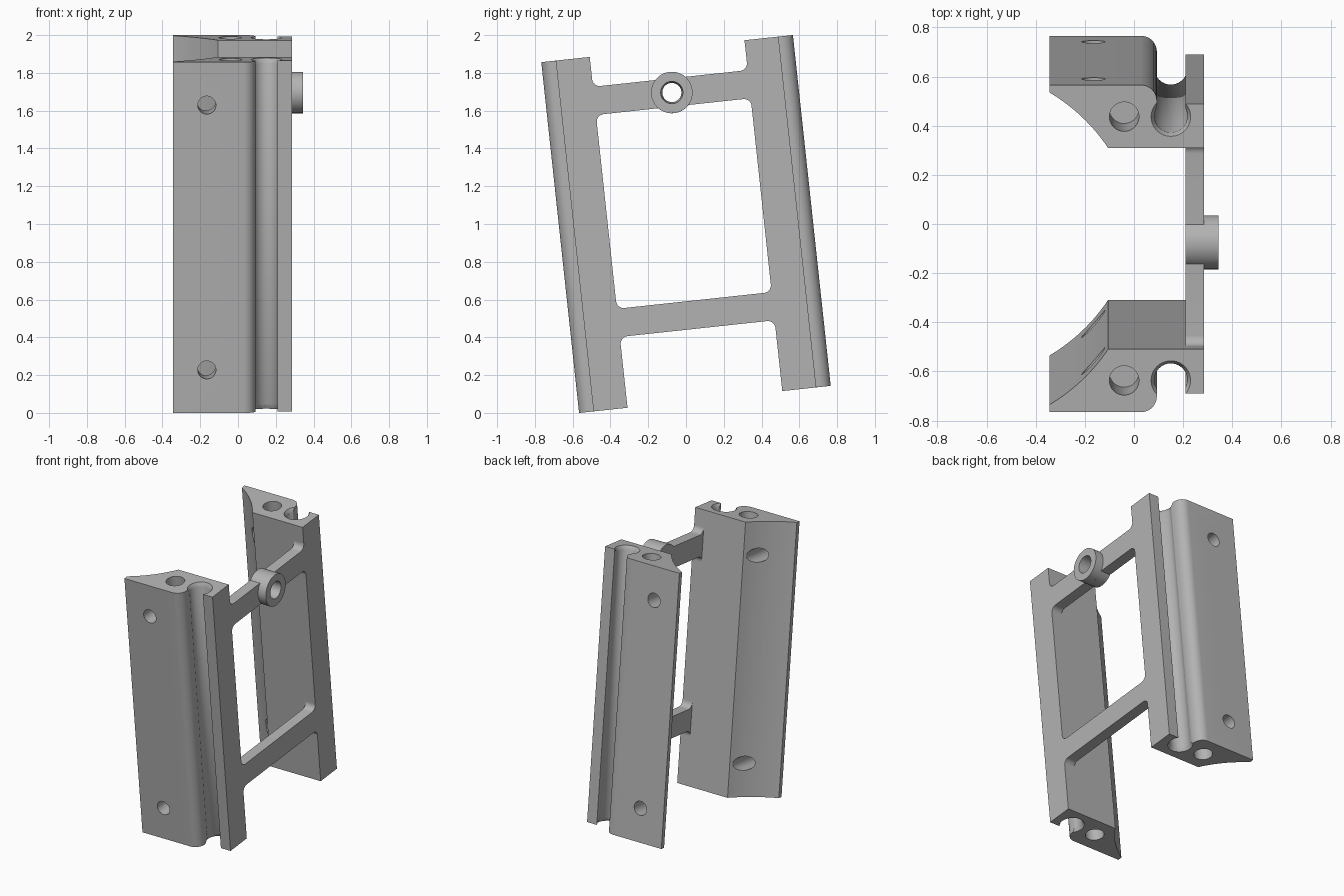
import bpy, bmesh
from math import pi, cos, sin, sqrt, radians, asin, atan2
from mathutils import Matrix

cube = bpy.data.objects.get("Cube")
if cube:
    bpy.data.objects.remove(cube)

grey = bpy.data.materials.new("plain grey")
grey.use_nodes = True
COLOUR = (0.45, 0.45, 0.45, 1)
grey.diffuse_color = COLOUR
grey.node_tree.nodes["Principled BSDF"].inputs["Base Color"].default_value = COLOUR

HALF = 0.934                    # half length of a rail
INNER, OUTER = 0.412, 0.67      # rail inner and outer faces
X0, X1 = 0.21, 0.285            # plate thickness
TILT = Matrix.Translation((0, 0, 1)) @ Matrix.Rotation(radians(6.15), 4, 'X')


def arc(cx, cy, r, a0, a1, n):
    return [(cx + r * cos(a0 + (a1 - a0) * i / n),
             cy + r * sin(a0 + (a1 - a0) * i / n)) for i in range(n + 1)]


def finish(name, bm):
    bmesh.ops.recalc_face_normals(bm, faces=bm.faces)
    mesh = bpy.data.meshes.new(name)
    bm.to_mesh(mesh)
    bm.free()
    mesh.materials.append(grey)
    ob = bpy.data.objects.new(name, mesh)
    bpy.context.collection.objects.link(ob)
    return ob


def extrude(name, points, axis, lo, hi):
    """Prism from a closed outline, along x (outline in y, z) or z (outline in x, y)."""
    bm = bmesh.new()
    place = (lambda a, b: (lo, a, b)) if axis == 'X' else (lambda a, b: (a, b, lo))
    face = bm.faces.new([bm.verts.new(place(a, b)) for a, b in points])
    new = bmesh.ops.extrude_face_region(bm, geom=[face])["geom"]
    step = (hi - lo, 0, 0) if axis == 'X' else (0, 0, hi - lo)
    bmesh.ops.translate(bm, verts=[v for v in new if isinstance(v, bmesh.types.BMVert)], vec=step)
    return finish(name, bm)


def cylinder(name, centre, r1, r2, depth, axis):
    bm = bmesh.new()
    turn = {'X': Matrix.Rotation(pi / 2, 4, 'Y'),
            'Y': Matrix.Rotation(pi / 2, 4, 'X'), 'Z': Matrix()}[axis]
    bmesh.ops.create_cone(bm, cap_ends=True, segments=40, radius1=r1, radius2=r2,
                          depth=depth, matrix=Matrix.Translation(centre) @ turn)
    return finish(name, bm)


def select_only(ob):
    bpy.ops.object.select_all(action='DESELECT')
    ob.select_set(True)
    bpy.context.view_layer.objects.active = ob


def cut(ob, cutters):
    for c in cutters:
        select_only(ob)
        mod = ob.modifiers.new("cut", 'BOOLEAN')
        mod.operation, mod.solver, mod.object = 'DIFFERENCE', 'EXACT', c
        bpy.ops.object.modifier_apply(modifier=mod.name)
        bpy.data.objects.remove(c)


# Rail cross-section: flat plate lip, keyhole channel, rounded corner, curved wing
CX, CY, CR = 0.15, 0.54, 0.067
SLOT = 0.093
ROUND = 0.065
BORE_X, BORE_R = -0.725, 0.744
a = asin((X0 - CX) / CR)
b = asin((CX - SLOT) / CR)
section = [(X1, INNER), (X1, 0.593), (X0, 0.593)]
section += arc(CX, CY, CR, pi / 2 - a, -1.5 * pi + b, 32)
section += arc(SLOT - ROUND, OUTER - ROUND, ROUND, 0, pi / 2, 10)
section += [(-0.345, OUTER)]
tip = sqrt(BORE_R ** 2 - (-0.345 - BORE_X) ** 2)
section += arc(BORE_X, 0, BORE_R, atan2(tip, -0.345 - BORE_X),
               asin(INNER / BORE_R), 14)

parts = []
for name, side in (("front_rail", -1), ("back_rail", 1)):
    rail = extrude(name, [(x, side * y) for x, y in section], 'Z', -HALF, HALF)
    cutters = []
    for end in (-1, 1):
        # blind end hole, channel mouth chamfer and cross hole
        cutters.append(cylinder("end_hole", (-0.04, side * CY, end * HALF), 0.06, 0.06, 0.6, 'Z'))
        radii = (0.067, 0.081) if end > 0 else (0.081, 0.067)
        cutters.append(cylinder("mouth", (CX, side * CY, end * (HALF - 0.012)), *radii, 0.026, 'Z'))
        cutters.append(cylinder("cross_hole", (-0.165, side * 0.56, end * 0.705), 0.048, 0.048, 0.4, 'Y'))
    cut(rail, cutters)
    parts.append(rail)

# Cross bars with filleted ends; the upper one swells around the boss
FIL, BAR, BOSS = 0.04, 0.075, 0.11


def bar_outline(z, boss):
    edge = arc(INNER - FIL, BAR + FIL, FIL, 0, -pi / 2, 8)
    if boss:
        t = asin(BAR / BOSS)
        edge += arc(0, 0, BOSS, t, pi - t, 16)
    edge += arc(FIL - INNER, BAR + FIL, FIL, -pi / 2, -pi, 8)
    return [(y, z + h) for y, h in edge] + [(-y, z - h) for y, h in edge]


BOSS_Z = 0.7
upper = extrude("upper_bar", bar_outline(BOSS_Z, True), 'X', X0, X1)
lower = extrude("lower_bar", bar_outline(-0.482, False), 'X', X0, X1)
boss = cylinder("boss_ring", (0.315, 0, BOSS_Z), BOSS, BOSS, 0.06, 'X')
for ob in (upper, boss):
    cut(ob, [cylinder("boss_hole", (0.28, 0, BOSS_Z), 0.05, 0.06, 0.16, 'X')])
parts += [upper, lower, boss]

# Lean the whole frame and shade it
for ob in parts:
    ob.data.transform(TILT)
    select_only(ob)
    bpy.ops.object.shade_smooth_by_angle(angle=radians(30))
